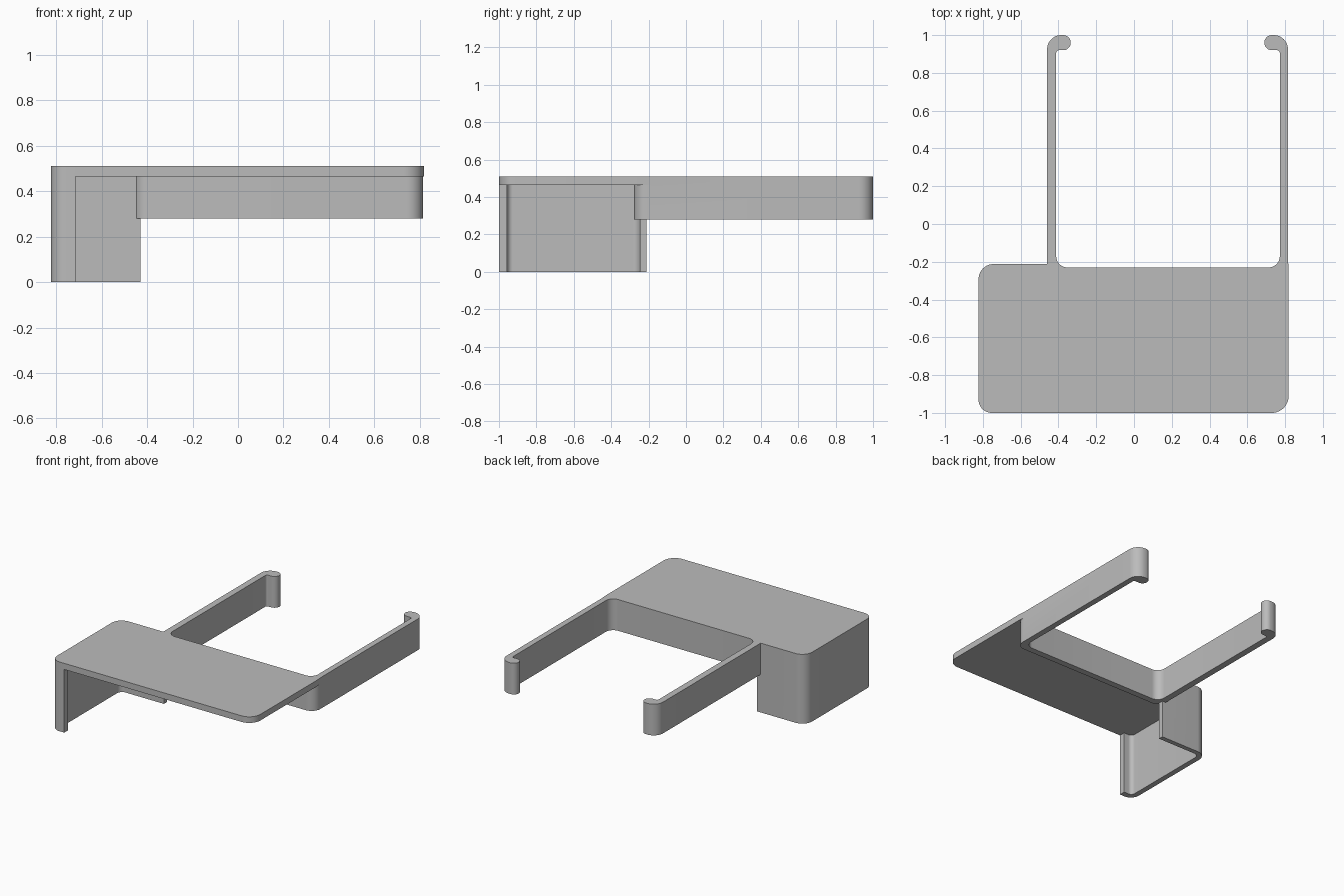
import bpy, bmesh
from math import ceil
from mathutils import Vector

cube = bpy.data.objects.get("Cube")
if cube:
    bpy.data.objects.remove(cube, do_unlink=True)

GREY = (0.5, 0.5, 0.5, 1)
mat = bpy.data.materials.new("plain grey")
mat.use_nodes = True
mat.diffuse_color = GREY
mat.node_tree.nodes["Principled BSDF"].inputs["Base Color"].default_value = GREY


def rounded(corners):
    """Outline from (x, y, radius) corners, each replaced by a true arc."""
    out = []
    for i, (x, y, r) in enumerate(corners):
        p = Vector((x, y))
        if r == 0:
            out.append(p)
            continue
        a = (Vector(corners[i - 1][:2]) - p).normalized()
        b = (Vector(corners[(i + 1) % len(corners)][:2]) - p).normalized()
        # right-angled corners: the arc centre lies r along both edges
        centre = p + (a + b) * r
        steps = 12
        for k in range(steps + 1):
            d = (-b).slerp(-a, k / steps)
            out.append(centre + d * r)
    return out


def prism(name, corners, z0, z1):
    """Extrude a rounded outline between two heights."""
    bm = bmesh.new()
    verts = [bm.verts.new((p.x, p.y, z0)) for p in rounded(corners)]
    bmesh.ops.remove_doubles(bm, verts=verts, dist=0.0005)
    face = bm.faces.new([v for v in verts if v.is_valid])
    ext = bmesh.ops.extrude_face_region(bm, geom=[face])
    top = [g for g in ext["geom"] if isinstance(g, bmesh.types.BMVert)]
    bmesh.ops.translate(bm, verts=top, vec=(0, 0, z1 - z0))
    bmesh.ops.recalc_face_normals(bm, faces=bm.faces)
    me = bpy.data.meshes.new(name)
    bm.to_mesh(me)
    bm.free()
    me.materials.append(mat)
    ob = bpy.data.objects.new(name, me)
    bpy.context.collection.objects.link(ob)
    return ob


TOP, UNDER, ARM_BOTTOM = 0.51, 0.465, 0.28
L, R, BACK = -0.823, 0.819, -0.212

# Flat shelf with a back edge tucked into the clip frame
shelf = prism("shelf", [
    (L, -1, 0.07), (R, -1, 0.09), (R, -0.235, 0), (0.815, -0.19, 0),
    (0.79, -0.19, 0), (0.79, -0.25, 0), (-0.44, -0.25, 0),
    (-0.44, BACK, 0), (L, BACK, 0.08)], UNDER, TOP)

# U-shaped clip frame with two arms ending in round hooks
frame = prism("clip_frame", [
    (-0.46, -0.277, 0.07), (0.815, -0.277, 0.07),
    (0.815, 1, 0.075), (0.69, 1, 0.04), (0.69, 0.92, 0.04), (0.772, 0.92, 0.015),
    (0.772, -0.23, 0.06), (-0.412, -0.23, 0.06),
    (-0.412, 0.92, 0.015), (-0.335, 0.92, 0.04), (-0.335, 1, 0.04),
    (-0.46, 1, 0.075)], ARM_BOTTOM, TOP)

# Hanging side wall that wraps round the front and back corners
wall = prism("side_wall", [
    (L, -1, 0.07), (-0.715, -1, 0), (-0.715, -0.956, 0),
    (L + 0.04, -0.956, 0.03), (L + 0.04, -0.247, 0.04),
    (-0.43, -0.247, 0), (-0.43, BACK, 0), (L, BACK, 0.08)], 0, TOP)

# Fuse the parts into one moulded piece
for part in (frame, wall):
    mod = shelf.modifiers.new("fuse_" + part.name, "BOOLEAN")
    mod.operation = "UNION"
    mod.solver = "EXACT"
    mod.object = part
bpy.context.view_layer.update()
fused = bpy.data.meshes.new_from_object(
    shelf.evaluated_get(bpy.context.evaluated_depsgraph_get()))
shelf.modifiers.clear()
shelf.data = fused
for part in (frame, wall):
    bpy.data.objects.remove(part, do_unlink=True)
shelf.name = "shelf_with_clip_arms"

bpy.ops.object.select_all(action="DESELECT")
shelf.select_set(True)
bpy.context.view_layer.objects.active = shelf
bpy.ops.object.shade_smooth_by_angle(angle=0.5)
